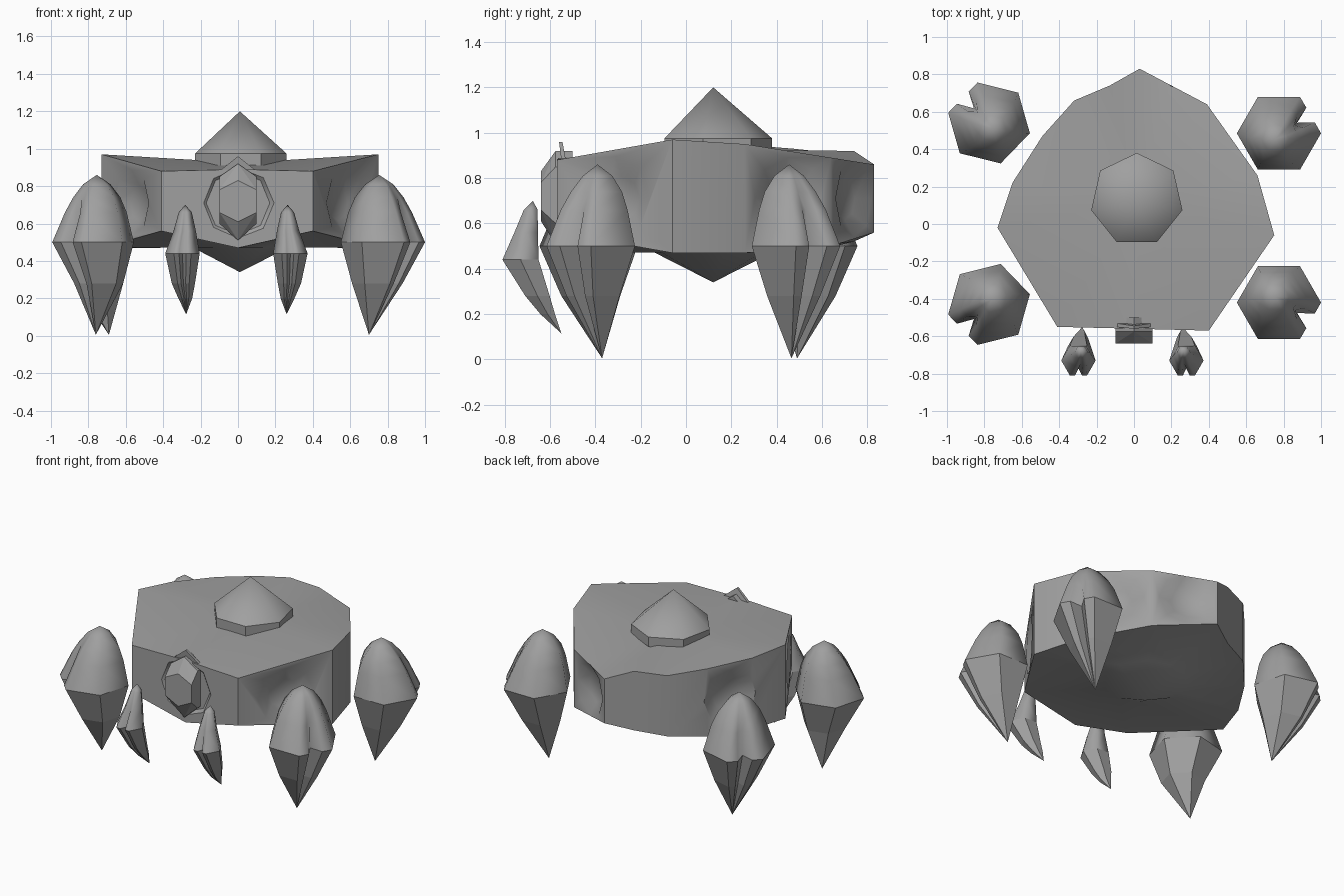
import bpy, bmesh, math
from mathutils import Vector

if "Cube" in bpy.data.objects:
    bpy.data.objects.remove(bpy.data.objects["Cube"])

grey = bpy.data.materials.new("stone_grey")
grey.diffuse_color = (0.35, 0.35, 0.35, 1)
grey.use_nodes = True
grey.node_tree.nodes["Principled BSDF"].inputs["Base Color"].default_value = grey.diffuse_color


def finish(name, bm, smooth_above=None):
    bmesh.ops.recalc_face_normals(bm, faces=bm.faces[:])
    if smooth_above is not None:
        for f in bm.faces:
            f.smooth = f.calc_center_median().z > smooth_above
    me = bpy.data.meshes.new(name)
    bm.to_mesh(me)
    bm.free()
    me.materials.append(grey)
    ob = bpy.data.objects.new(name, me)
    bpy.context.collection.objects.link(ob)
    return ob


def skin(bm, loops, start, end):
    """Join vertex loops with quads and close both ends with fans."""
    rows = [[bm.verts.new(p) for p in loop] for loop in loops]
    n = len(rows[0])
    for a, b in zip(rows, rows[1:]):
        for i in range(n):
            j = (i + 1) % n
            bm.faces.new((a[i], a[j], b[j], b[i]))
    for row, tip in ((rows[0], start), (rows[-1], end)):
        v = bm.verts.new(tip)
        for i in range(n):
            bm.faces.new((row[i], row[(i + 1) % n], v))


def hull(name, points):
    bm = bmesh.new()
    for p in points:
        bm.verts.new(p)
    bmesh.ops.convex_hull(bm, input=bm.verts[:])
    return finish(name, bm)


# Body: x, y, top height, bottom height around the outline; belly ends in a point
outline = [(-.73, -.02, .97, .47), (-.41, -.55, .88, .56), (0, -.56, .89, .47),
           (.40, -.57, .88, .56), (.75, -.06, .97, .47), (.66, .26, .95, .47),
           (.39, .64, .89, .50), (.03, .83, .86, .56), (-.13, .74, .92, .52),
           (-.32, .66, .91, .50), (-.49, .47, .93, .47), (-.65, .22, .95, .47)]
belly = []
for x, y, t, b in outline:
    d = Vector((x - .015, y - .12)).normalized() * .26
    belly.append((.015 + d.x, .12 + d.y, .472))
bm = bmesh.new()
skin(bm, [[(x, y, t) for x, y, t, b in outline], [(x, y, b) for x, y, t, b in outline], belly],
     (.02, .13, .925), (.01, .12, .34))
body = finish("body", bm)

# Shallow octagonal sockets in the sides: x, y, outward direction, depth, radius, slope
sockets = [(.575, -.31, (.82, -.56, 0), .05, .18, 1.7), (-.57, -.29, (-.85, -.51, 0), .05, .18, 1.7),
           (.525, .45, (.81, .58, 0), .05, .18, 1.7), (-.57, .345, (-.85, .53, 0), .05, .18, 1.7),
           (.20, .74, (.47, .88, 0), .045, .17, 1.7), (0, -.562, (0, -1, 0), .02, .19, 1)]
for x, y, d, depth, r, slope in sockets:
    n = Vector(d).normalized()
    bm = bmesh.new()
    bmesh.ops.create_cone(bm, cap_ends=True, segments=8, radius1=r - slope * depth,
                          radius2=r + slope * depth, depth=2 * depth)
    bmesh.ops.rotate(bm, verts=bm.verts[:], matrix=n.to_track_quat('Z', 'Y').to_matrix())
    bmesh.ops.translate(bm, verts=bm.verts[:], vec=(x, y, .71))
    cutter = finish("socket_cutter", bm)
    cutter.hide_render = True
    mod = body.modifiers.new("socket", 'BOOLEAN')
    mod.operation, mod.solver, mod.object = 'DIFFERENCE', 'EXACT', cutter
    bpy.context.view_layer.objects.active = body
    bpy.ops.object.modifier_apply(modifier=mod.name)
    bpy.data.objects.remove(cutter)
body.select_set(True)
bpy.context.view_layer.objects.active = body
bpy.ops.object.shade_smooth_by_angle(angle=math.radians(36))


# Seven-sided roof turret
def ring7(r, z):
    return [(.015 + r * math.sin(i * math.tau / 7), .13 + r * math.cos(i * math.tau / 7), z)
            for i in range(7)]


bm = bmesh.new()
skin(bm, [ring7(.25, .975), ring7(.25, .91)], (.01, .12, 1.2), (.015, .13, .91))
finish("roof_turret", bm, .98)

# Front gem and the thin plate behind it
half = [(0, -.64, .83), (.1, -.64, .78), (.1, -.64, .66), (0, -.64, .61)]
for y in (-.575, -.5):
    half += [(0, y, .92), (.1, y, .85), (.1, y, .60), (0, y, .51)]
hull("front_gem", half + [(-x, y, z) for x, y, z in half if x])
hull("gem_plate", [(-.1, -.53, .88), (.1, -.53, .88), (-.1, -.55, .88), (.1, -.55, .88),
                   (0, -.56, .96), (0, -.545, .96)])


def claw(name, rings, apex, tip, facing, split, sx=1, sy=1, dx=0, dy=0):
    """Hexagonal claw with a groove on one edge; rings hold z, x, y, radius, groove."""
    spots = [(0, None), (13, .89), (30, 1), (90, 1), (150, 1), (210, 1),
             (270, 1), (330, 1), (347, .89)]

    def place(x, y, z):
        return (sx * x + dx, sy * y + dy, z)

    loops = []
    for z, cx, cy, r, groove in rings:
        loop = []
        for deg, k in spots:
            a, k = math.radians(deg + facing), (groove if k is None else k)
            loop.append(place(cx + r * k * math.cos(a), cy + r * k * math.sin(a), z))
        loops.append(loop)
    bm = bmesh.new()
    skin(bm, loops, place(*apex), place(*tip))
    return finish(name, bm, split)


# Four large legs, y measured from each leg's centre; groove angle and tip vary
leg_rings = [(.81, .755, -.03, .075, .87), (.74, .755, -.025, .13, .87),
             (.66, .76, -.015, .17, .68), (.50, .775, 0, .225, .5),
             (.28, .745, -.01, .135, .5)]
for name, sx, sy, dy, face, tx, ty in (("front_right_leg", 1, -1, -.42, 30, .70, -.05),
                                       ("front_left_leg", -1, -1, -.43, 44, .76, -.06),
                                       ("back_right_leg", 1, 1, .485, 30, .70, -.02),
                                       ("back_left_leg", -1, 1, .54, 44, .69, -.05)):
    claw(name, leg_rings, (.755, -.03, .86), (tx, ty, .005), face, .5, sx, sy, 0, dy)

# Two small front claws sweeping back at the tips
small_rings = [(.66, .265, -.685, .035, .87), (.56, .268, -.705, .06, .72),
               (.44, .28, -.73, .092, .45), (.28, .275, -.655, .062, .5),
               (.20, .265, -.61, .037, .5)]
for name, sx, dx in (("right_front_claw", 1, 0), ("left_front_claw", -1, -.017)):
    claw(name, small_rings, (.265, -.675, .70), (.26, -.55, .115), -90, .44, sx, 1, dx)
